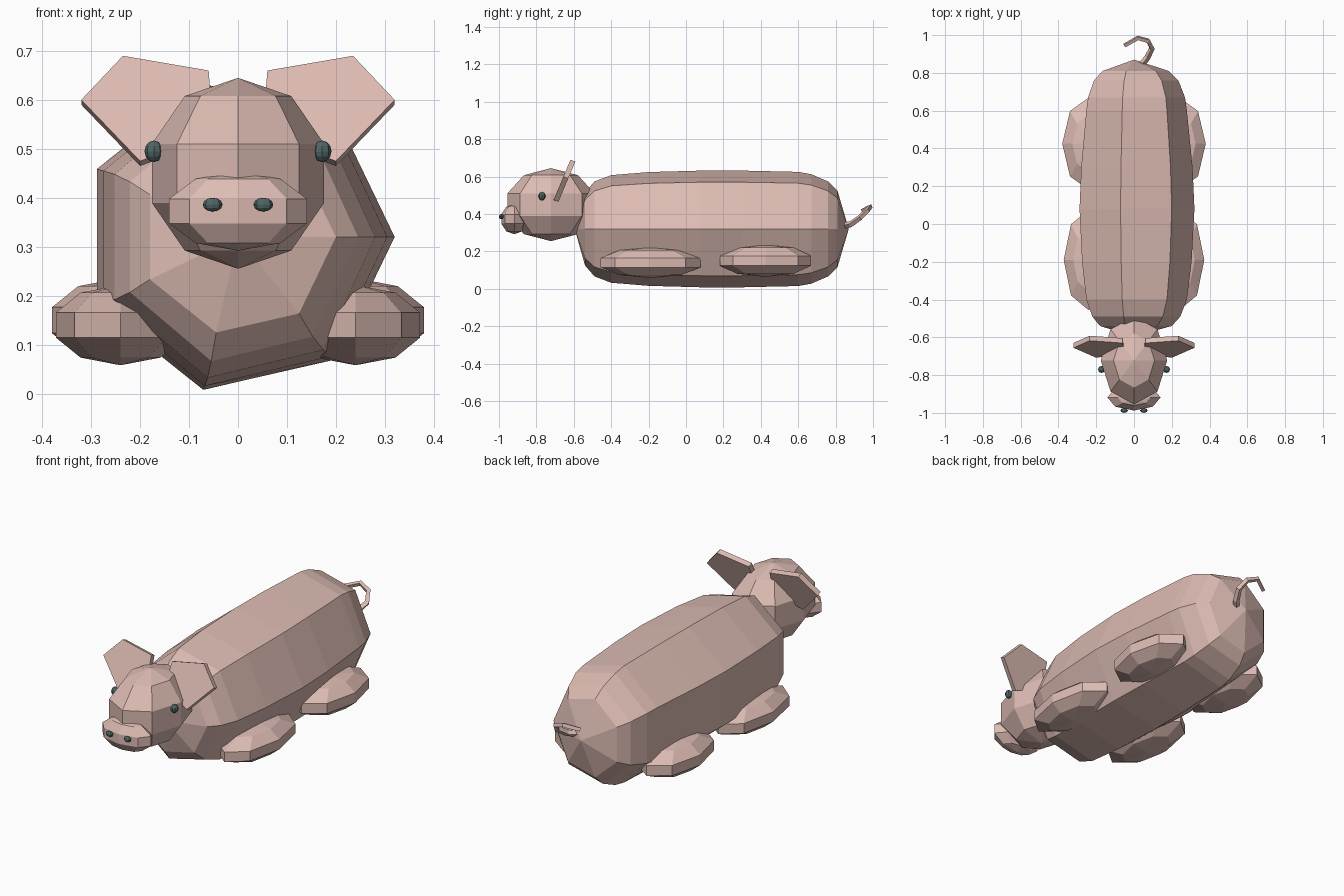
import bpy, bmesh
from math import cos, sin, tau

if "Cube" in bpy.data.objects:
    bpy.data.objects.remove(bpy.data.objects["Cube"])


def material(name, colour):
    m = bpy.data.materials.new(name)
    m.diffuse_color = (*colour, 1)
    m.use_nodes = True
    m.node_tree.nodes["Principled BSDF"].inputs["Base Color"].default_value = m.diffuse_color
    return m


SKIN = material("skin", (0.72, 0.50, 0.45))
DARK = material("dark", (0.08, 0.13, 0.13))


def finish(bm, name, mat):
    bmesh.ops.recalc_face_normals(bm, faces=bm.faces)
    me = bpy.data.meshes.new(name)
    bm.to_mesh(me)
    bm.free()
    me.materials.append(mat)
    ob = bpy.data.objects.new(name, me)
    bpy.context.collection.objects.link(ob)
    return ob


def ball(name, loc, radii, mat=SKIN, segs=8, rings=5):
    bm = bmesh.new()
    bmesh.ops.create_uvsphere(bm, u_segments=segs, v_segments=rings, radius=1)
    bmesh.ops.scale(bm, vec=radii, verts=bm.verts)
    bmesh.ops.translate(bm, vec=loc, verts=bm.verts)
    return finish(bm, name, mat)


# Body: seven-sided capsule along y, rows are (y, x radius, z radius)
rows = [(-0.54, .20, .20), (-0.49, .245, .26), (-0.40, .28, .295),
        (-0.20, .305, .312), (0.08, .32, .32), (0.30, .31, .32),
        (0.60, .28, .313), (0.67, .27, .30), (0.76, .235, .26), (0.81, .185, .21)]
bm = bmesh.new()
loops = [[bm.verts.new((rx * cos(tau * i / 7), y, .32 + rz * sin(tau * i / 7)))
          for i in range(7)] for y, rx, rz in rows]
nose = bm.verts.new((0, -0.595, .32))
rump = bm.verts.new((0, 0.87, .32))
for i in range(7):
    j = (i + 1) % 7
    for a, b in zip(loops, loops[1:]):
        bm.faces.new((a[i], a[j], b[j], b[i]))
    bm.faces.new((nose, loops[0][i], loops[0][j]))
    bm.faces.new((rump, loops[-1][i], loops[-1][j]))
finish(bm, "body", SKIN)

# Head and snout
ball("head", (0, -0.722, .45), (.185, .245, .195))
ball("snout", (0, -0.918, .373), (.148, .073, .081))

# Mirrored parts
for side, s in (("right", 1), ("left", -1)):
    ball("front_leg_" + side, (s * .24, -0.19, .14), (.139, .28, .082))
    ball("rear_leg_" + side, (s * .24, .425, .15), (.147, .257, .086))
    ball("eye_" + side, (s * .172, -0.77, .495), (.019, .019, .022), DARK, 8, 6)
    ball("nostril_" + side, (s * .052, -0.987, .386), (.02, .013, .014), DARK, 8, 6)

    # Ear: tilted five-sided slab
    bm = bmesh.new()
    outline = [(.06, .66), (.235, .69), (.32, .60), (.20, .475), (.05, .53)]
    face = bm.faces.new([bm.verts.new((s * x, -0.708 + (z - .475) * .42, z))
                         for x, z in outline])
    ext = bmesh.ops.extrude_face_region(bm, geom=[face], use_keep_orig=True)
    bmesh.ops.translate(bm, vec=(0, .026, -.010),
                        verts=[v for v in ext["geom"] if isinstance(v, bmesh.types.BMVert)])
    finish(bm, "ear_" + side, SKIN)

# Tail: curled tube
path = [(.03, .83, .335), (.07, .88, .345), (.095, .93, .38),
        (.075, .97, .42), (.02, .985, .44), (-.05, .945, .42)]
cu = bpy.data.curves.new("tail", "CURVE")
cu.dimensions = "3D"
cu.bevel_depth = .016
cu.bevel_resolution = 0
cu.use_fill_caps = True
sp = cu.splines.new("POLY")
sp.points.add(len(path) - 1)
for k, (p, co) in enumerate(zip(sp.points, path)):
    p.co = (*co, 1)
    p.radius = 1.1 - .07 * k
sp.use_smooth = False
cu.materials.append(SKIN)
bpy.context.collection.objects.link(bpy.data.objects.new("tail", cu))
